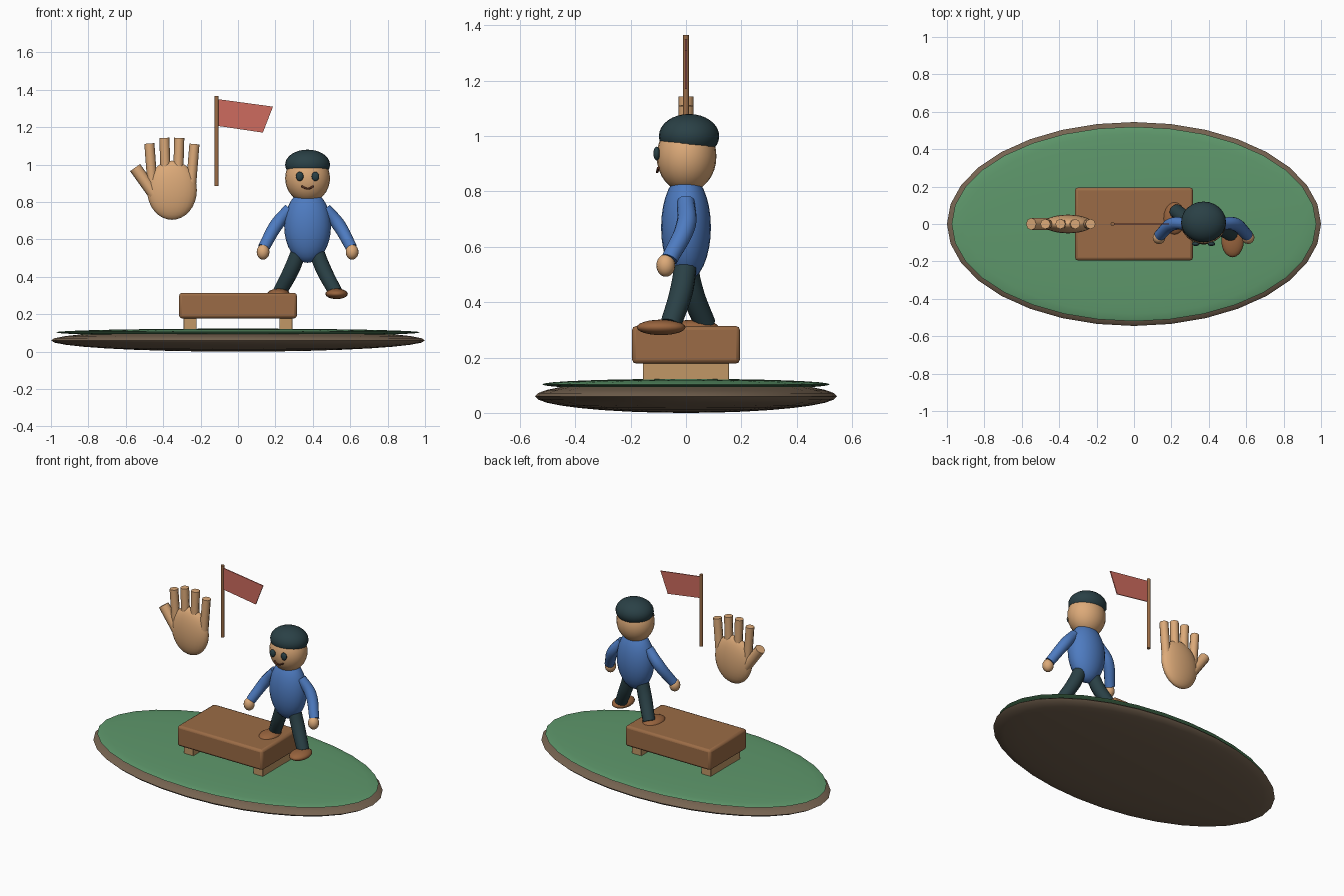
import bpy
import bmesh
from math import radians
from mathutils import Vector

if "Cube" in bpy.data.objects:
    bpy.data.objects.remove(bpy.data.objects["Cube"])


def colour(name, *srgb):
    m = bpy.data.materials.new(name)
    m.diffuse_color = [c ** 2.2 for c in srgb] + [1]  # display value to linear
    m.use_nodes = True
    m.node_tree.nodes["Principled BSDF"].inputs["Base Color"].default_value = m.diffuse_color
    return m


EARTH = colour("earth", 0.46, 0.39, 0.32)
GRASS = colour("grass", 0.37, 0.59, 0.42)
WOOD = colour("wood", 0.60, 0.42, 0.28)
PALE_WOOD = colour("pale_wood", 0.75, 0.59, 0.40)
SKIN = colour("skin", 0.86, 0.66, 0.47)
SHIRT = colour("shirt", 0.31, 0.48, 0.75)
DARK = colour("dark", 0.18, 0.26, 0.28)
SHOE = colour("shoe", 0.59, 0.39, 0.25)
MOUTH = colour("mouth", 0.38, 0.22, 0.16)
RED = colour("red", 0.80, 0.42, 0.37)


def finish(name, mat):
    ob = bpy.context.object
    ob.name = name
    ob.data.materials.append(mat)
    bpy.ops.object.shade_smooth_by_angle(angle=radians(50))
    return ob


def ellipsoid(name, mat, loc, radii, segs=24, rings=16):
    bpy.ops.mesh.primitive_uv_sphere_add(segments=segs, ring_count=rings, location=loc)
    bpy.context.object.scale = radii
    bpy.ops.object.transform_apply(location=False)
    return finish(name, mat)


def box(name, mat, loc, size, bevel):
    bpy.ops.mesh.primitive_cube_add(size=1, location=loc)
    ob = bpy.context.object
    ob.scale = size
    bpy.ops.object.transform_apply(location=False)
    mod = ob.modifiers.new("bevel", 'BEVEL')
    mod.width = bevel
    mod.segments = 2
    return finish(name, mat)


def rod(name, mat, a, b, r, sides):
    a, b = Vector(a), Vector(b)
    bpy.ops.mesh.primitive_cylinder_add(vertices=sides, radius=r, depth=(b - a).length,
                                        location=(a + b) / 2)
    bpy.context.object.rotation_euler = (b - a).to_track_quat('Z', 'Y').to_euler()
    return finish(name, mat)


def tube(name, mat, points, radii):
    cu = bpy.data.curves.new(name, 'CURVE')
    cu.dimensions = '3D'
    cu.bevel_depth = 1
    cu.bevel_resolution = 4
    cu.resolution_u = 8
    cu.use_fill_caps = True
    sp = cu.splines.new('BEZIER')
    sp.bezier_points.add(len(points) - 1)
    for bp, p, r in zip(sp.bezier_points, points, radii):
        bp.co = p
        bp.radius = r
        bp.handle_left_type = bp.handle_right_type = 'AUTO'
    ob = bpy.data.objects.new(name, cu)
    bpy.context.collection.objects.link(ob)
    bpy.ops.object.select_all(action='DESELECT')
    ob.select_set(True)
    bpy.context.view_layer.objects.active = ob
    bpy.ops.object.convert(target='MESH')
    return finish(name, mat)


# Ground: a flattened earth disc with a grass layer
ellipsoid("earth_base", EARTH, (0, 0, 0.06), (1, 0.545, 0.06), 32, 16)
ellipsoid("grass_top", GRASS, (0, 0, 0.103), (0.975, 0.52, 0.02), 32, 16)

# Bench
box("bench_top", WOOD, (0, 0, 0.246), (0.63, 0.39, 0.136), 0.015)
for side, x in (("left", -0.257), ("right", 0.257)):
    box("bench_leg_" + side, PALE_WOOD, (x, 0, 0.145), (0.07, 0.31, 0.09), 0.004)

# Figure: torso, head, cap and face
CX = 0.372
ellipsoid("torso", SHIRT, (CX, 0, 0.67), (0.125, 0.09, 0.195))
ellipsoid("head", SKIN, (CX, 0.002, 0.927), (0.12, 0.108, 0.13))
ellipsoid("cap", DARK, (CX, 0.011, 1.0), (0.12, 0.109, 0.08))
for side, s in (("left", -1), ("right", 1)):
    ellipsoid("eye_" + side, DARK, (CX + s * 0.042, -0.106, 0.937), (0.02, 0.012, 0.025), 16, 10)
tube("smile", MOUTH, [(CX - 0.033, -0.1, 0.885), (CX, -0.104, 0.871), (CX + 0.033, -0.1, 0.885)],
     [0.005] * 3)

# Arms and hands (mirrored), legs and feet (striding)
for side, s, foot_y, hip_y in (("left", -1, 0.03, 0.07), ("right", 1, -0.09, -0.055)):
    tube("arm_" + side, SHIRT, [(CX + s * 0.095, 0, 0.765), (CX + s * 0.165, 0, 0.68),
                                (CX + s * 0.235, -0.06, 0.555)], [0.031, 0.036, 0.031])
    ellipsoid("hand_" + side, SKIN, (CX + s * 0.238, -0.073, 0.533), (0.034, 0.034, 0.041), 16, 12)
    tube("leg_" + side, DARK, [(CX + s * 0.045, 0, 0.54), (CX + s * 0.085, hip_y * 0.3, 0.44),
                               (CX + s * 0.148, hip_y, 0.32)], [0.041, 0.042, 0.038])
    ellipsoid("foot_" + side, SHOE, (CX + s * 0.155, foot_y, 0.309), (0.06, 0.088, 0.028), 20, 12)

# Flag on its pole
rod("flag_pole", WOOD, (-0.114, 0, 0.887), (-0.114, 0, 1.366), 0.011, 12)
bm = bmesh.new()
front = [bm.verts.new((x, -0.003, z)) for x, z in
         ((-0.108, 1.35), (-0.108, 1.207), (0.133, 1.171), (0.187, 1.31))]
face = bm.faces.new(front)
ext = bmesh.ops.extrude_face_region(bm, geom=[face])
bmesh.ops.translate(bm, vec=(0, 0.006, 0),
                    verts=[v for v in ext["geom"] if isinstance(v, bmesh.types.BMVert)])
if len(bm.faces) < 6:
    bm.faces.new(front)
bmesh.ops.recalc_face_normals(bm, faces=bm.faces)
mesh = bpy.data.meshes.new("flag")
bm.to_mesh(mesh)
bm.free()
mesh.materials.append(RED)
bpy.context.collection.objects.link(bpy.data.objects.new("flag", mesh))

# Large open hand
ellipsoid("palm", SKIN, (-0.353, 0, 0.863), (0.133, 0.05, 0.158))
fingers = (("finger_1", -0.458, 0.90, -0.474, 1.113), ("finger_2", -0.386, 0.93, -0.394, 1.143),
           ("finger_3", -0.32, 0.93, -0.314, 1.143), ("finger_4", -0.25, 0.90, -0.233, 1.110))
for name, x0, z0, x1, z1 in fingers:
    rod(name, SKIN, (x0, 0, z0), (x1, 0, z1), 0.027, 8)
rod("thumb", SKIN, (-0.44, 0, 0.83), (-0.55, 0, 0.984), 0.033, 8)
